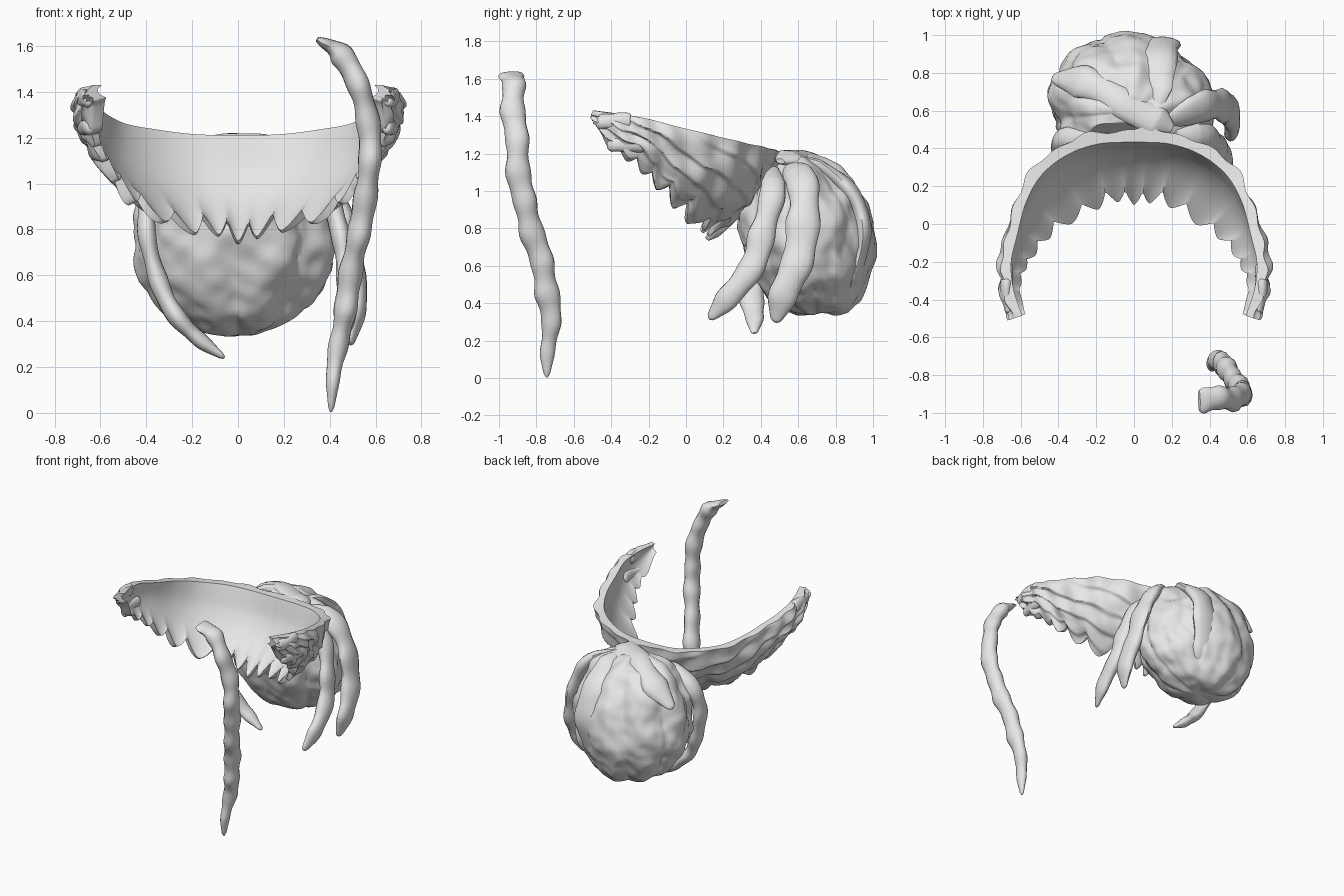
import bpy, bmesh, math
from mathutils import Vector, noise

if "Cube" in bpy.data.objects:
    bpy.data.objects.remove(bpy.data.objects["Cube"])

hair = bpy.data.materials.new("hair_grey")
hair.diffuse_color = (0.8, 0.8, 0.8, 1)
hair.use_nodes = True
hair.node_tree.nodes["Principled BSDF"].inputs["Base Color"].default_value = hair.diffuse_color


def finish(name, bm, angle=50):
    bmesh.ops.remove_doubles(bm, verts=bm.verts, dist=1e-5)
    bmesh.ops.recalc_face_normals(bm, faces=bm.faces)
    me = bpy.data.meshes.new(name)
    bm.to_mesh(me)
    bm.free()
    me.materials.append(hair)
    ob = bpy.data.objects.new(name, me)
    bpy.context.collection.objects.link(ob)
    bpy.ops.object.select_all(action='DESELECT')
    ob.select_set(True)
    bpy.context.view_layer.objects.active = ob
    bpy.ops.object.shade_smooth_by_angle(angle=math.radians(angle))
    return ob


def spline(pts, t):
    """Catmull-Rom point, t from 0 to 1."""
    p = [Vector(q) for q in pts]
    p = [2 * p[0] - p[1]] + p + [2 * p[-1] - p[-2]]
    s = min(max(t, 0), 1) * (len(pts) - 1)
    i = min(int(s), len(pts) - 2)
    f = s - i
    a, b, c, d = p[i:i + 4]
    return 0.5 * (2 * b + (c - a) * f + (2 * a - 5 * b + 4 * c - d) * f * f
                  + (3 * b - a - 3 * c + d) * f ** 3)


def skin(bm, rows, closed):
    """Join rows of points into a quad surface."""
    vs = [[bm.verts.new(p) for p in r] for r in rows]
    n = len(rows[0])
    for a, b in zip(vs, vs[1:]):
        for j in range(n if closed else n - 1):
            k = (j + 1) % n
            bm.faces.new((a[j], a[k], b[k], b[j]))
    return vs


def strand(name, pts, out, wide, thick, beads, tip0=0.3, tip1=0.12, flat0=1.0):
    """Beaded tapering lock; out is its thin axis, flat0 thins its start."""
    bm = bmesh.new()
    rows, n = [], 80
    for i in range(n + 1):
        t = i / n
        c = spline(pts, t)
        d = (spline(pts, t + 0.01) - spline(pts, t - 0.01)).normalized()
        side = d.cross(Vector(out)).normalized()
        up = side.cross(d)
        taper = min(1, tip0 + t * 5, tip1 + math.sqrt((1 - t) * 3.2))
        flat = min(1, flat0 + t * 7)
        bead = 1 + 0.07 * math.sin(beads * math.tau * t)
        wob = 0.006 * math.sin(beads * math.tau * t * 0.5 + 1)
        ring = []
        for j in range(14):
            a = math.tau * j / 14
            k = bead + 0.05 * math.sin(2 * a + beads * math.pi * t)
            ring.append(c + side * (wide * taper * k * math.cos(a) + wob)
                        + up * thick * taper * flat * k * math.sin(a))
        rows.append(ring)
    vs = skin(bm, rows, True)
    bm.faces.new(vs[0])
    bm.faces.new(vs[-1])
    finish(name, bm)


# Curved band of swept hair: smooth inside, layered outside, ragged lower edge
TOP = [(0, .5, 1.21), (.2, .485, 1.215), (.38, .42, 1.235), (.53, .3, 1.26), (.62, .14, 1.30),
       (.67, -.05, 1.345), (.70, -.2, 1.385), (.685, -.35, 1.41), (.635, -.5, 1.43)]
LOW = [(0, .16, .79), (.12, .15, .80), (.25, .11, .83), (.38, .03, .88), (.48, -.06, .94),
       (.57, -.16, 1.06), (.625, -.27, 1.15), (.64, -.38, 1.22), (.615, -.49, 1.36)]


def band_point(t, v, depth):
    """t from -1 to 1 along the band, v from 0 top to 1 bottom."""
    s = abs(t)
    top, low = spline(TOP, s), spline(LOW, s)
    u = t * 8.5 + 0.5 + 0.25 * math.sin(t * 9)
    saw = abs((u % 1) - 0.5) * 2                       # ragged rounded teeth
    reach = 0.10 - 0.2 * saw ** 1.6 + 0.03 * math.sin(u * 2.3)
    p = top.lerp(low, v * (1 + reach * v ** 3))
    d = spline(TOP, s + 0.01) - spline(TOP, s - 0.01)
    flat = Vector((-d.y, d.x, 0)).normalized()
    down = (low - top).normalized()
    out = (flat - down * flat.dot(down)).normalized()
    p += out * 0.07 * math.sin(math.pi * v) * (1 - 0.6 * s)
    out = flat.lerp(out, min(1, v * 3)).normalized()
    if depth:                                          # inner face
        p -= out * (0.065 - 0.02 * s) * (1 - 0.7 * v * (1 - s * s))
    else:                                              # soft overlapping outer layers
        flow = v * 4 + s * 3 + 0.5 * noise.noise(Vector((t * 6, v * 2, 3)))
        f = flow % 1
        step = f ** 1.3 if f < 0.8 else 0.748 * (1 - f) / 0.2
        p += out * 0.036 * step * min(1, v * 5) * (1 - 0.5 * v) * (1 - 0.4 * s)
        p += out * (0.008 * math.sin(s * 50 + v * 7)
                    + 0.02 * noise.noise(Vector((t * 9, v * 4, 0))))
    p.x *= 1 if t >= 0 else -1
    return p


bm = bmesh.new()
rows, NT, NV = [], 240, 50
for i in range(NT + 1):
    t = -1 + 2 * i / NT
    outer = [band_point(t, j / NV, 0) for j in range(NV + 1)]
    inner = [band_point(t, j / NV, 1) for j in range(NV, -1, -1)]
    rows.append(outer + inner)
vs = skin(bm, rows, True)
for r in (vs[0], vs[-1]):
    for j in range(NV):
        bm.faces.new((r[j], r[j + 1], r[-2 - j], r[-1 - j]))
finish("swept_band", bm)

# Pointed lock ends along the front of the band
for sx, side in ((1, "right"), (-1, "left")):
    for k, (x, y, z, l) in enumerate(((.675, -.28, 1.365, .2), (.67, -.2, 1.245, .22))):
        strand(f"{side}_band_tip_{k + 1}",
               [(sx * x, y, z), (sx * x, y - l * .5, z + .005), (sx * (x - .025), y - l, z + .01)],
               (1, 0, 0), 0.042, 0.03, 1, 0.4, 0.4)

# Bun: lobed ball with locks running pole to pole
bm = bmesh.new()
rows, NB, NR = [], 128, 56
for i in range(NR + 1):
    th = math.pi * (0.004 + 0.992 * i / NR)
    ring = []
    for j in range(NB):
        a = math.tau * j / NB
        ph = a * 3.5 + 0.6 * math.cos(th) + 0.5 * math.sin(2 * a + 1)
        lobe = abs(math.sin(ph)) ** 0.6
        st = math.sin(th) ** 0.82
        r = 1 - 0.075 * (1 - lobe) * math.sin(th)
        q = Vector((math.cos(a) * st, math.sin(a) * st, math.cos(th)))
        r += 0.07 * noise.noise(q * 2.6) + 0.03 * noise.noise(q * 6)
        r -= 0.06 * max(0, math.cos((a - 0.85) * 2)) * math.sin(th) * (abs(a - 0.85) < 0.79)
        x, y, z = q * r
        z = 0.765 + 0.43 * z
        y = 0.645 + 0.365 * y - 0.05 * (z - 0.765) / 0.43
        if z > 0.7:                                    # press against the band
            y = max(y, 0.22 + 0.8 * (z - 0.8))
        ring.append(Vector((-0.015 + 0.44 * x, y, z)))
    rows.append(ring)
vs = skin(bm, rows, True)
bm.faces.new(vs[0])
bm.faces.new(vs[-1])
finish("bun", bm, 60)

# Locks wrapped around the bun
strand("bun_top_lock", [(.2, .5, 1.16), (.05, .58, 1.175), (-.12, .68, 1.15), (-.28, .75, 1.08), (-.43, .78, .96)],
       (-.3, .4, 1), 0.085, 0.045, 3, 0.3, 0.1)
strand("bun_back_lock", [(.08, .55, 1.15), (.12, .78, 1.08), (.14, .91, .94), (.13, .945, .75),
                         (.11, .88, .54), (.08, .74, .41)],
       (0, .7, .01), 0.10, 0.045, 4)

# Loose locks hanging beside the bun
strand("left_loose_lock", [(-.2, .47, 1.13), (-.36, .45, 1.0), (-.40, .41, .82), (-.36, .38, .62),
                           (-.29, .36, .45), (-.18, .36, .33), (-.06, .37, .24)], (1, 0, .2), 0.06, 0.04, 6)
strand("right_front_lock", [(.22, .48, 1.12), (.37, .46, 1.0), (.44, .42, .8), (.47, .36, .62),
                            (.48, .24, .44), (.45, .12, .32)], (1, 0, .2), 0.068, 0.042, 5)
strand("right_back_lock", [(.16, .55, 1.14), (.34, .61, 1.06), (.45, .635, .88), (.50, .60, .66),
                           (.52, .53, .46), (.49, .47, .30)], (1, 0, .2), 0.085, 0.045, 5)

# Long separate lock in front
strand("front_long_lock", [(.345, -.93, 1.63), (.45, -.925, 1.56), (.535, -.92, 1.4), (.575, -.9, 1.2),
                           (.565, -.88, 1.0), (.53, -.825, .8), (.49, -.77, .6), (.46, -.73, .4),
                           (.42, -.73, .2), (.405, -.75, .005)],
       (1, 0, .15), 0.063, 0.05, 11, 0.9, 0.1, 0.25)
